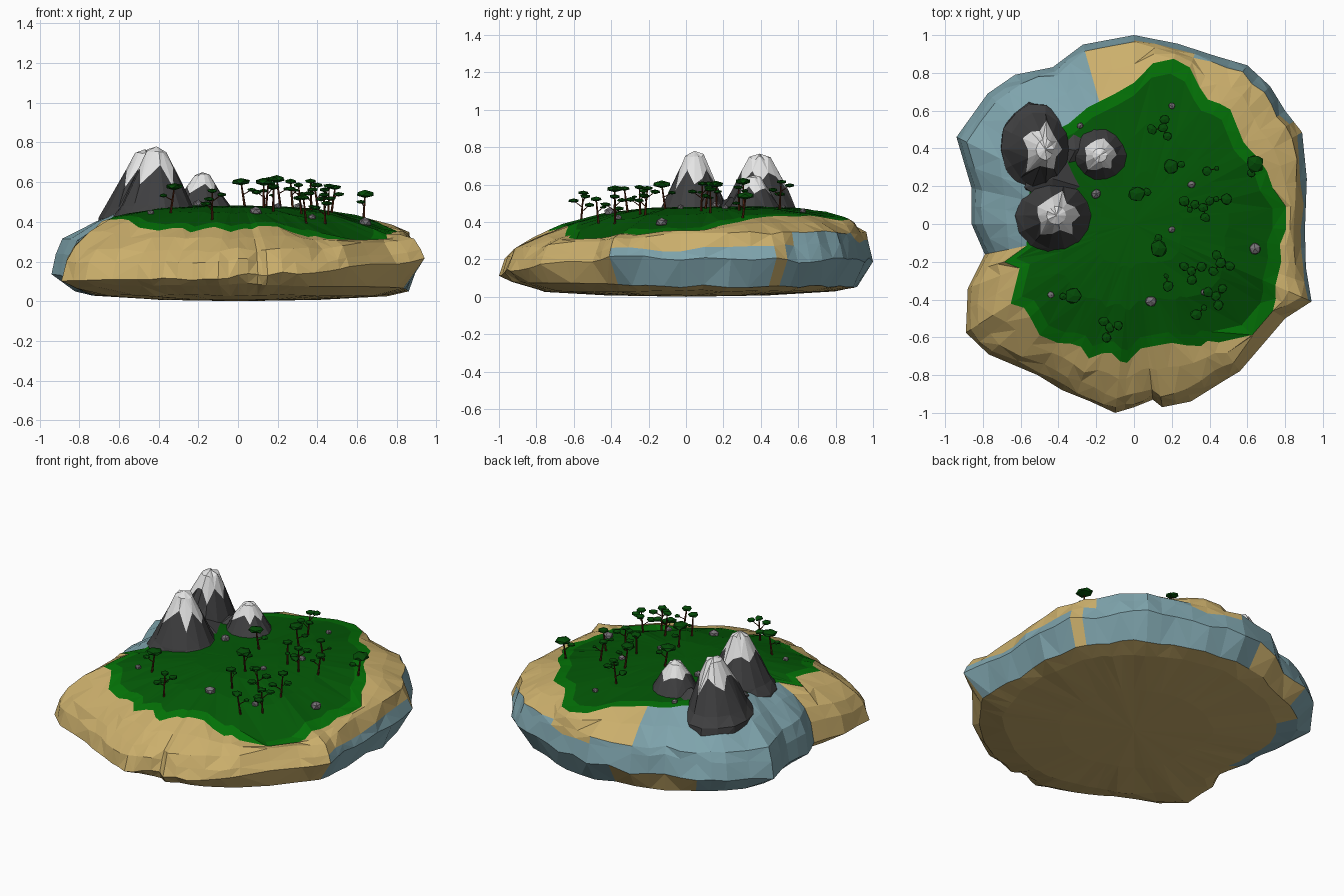
import bpy, bmesh, math, random
from mathutils import Vector, Matrix, noise
from mathutils.bvhtree import BVHTree

if "Cube" in bpy.data.objects:
    bpy.data.objects.remove(bpy.data.objects["Cube"])

random.seed(4)
rnd = random.uniform


def material(name, rgb):
    m = bpy.data.materials.new(name)
    m.diffuse_color = (*rgb, 1)
    m.use_nodes = True
    m.node_tree.nodes["Principled BSDF"].inputs["Base Color"].default_value = m.diffuse_color
    return m


SAND = material("sand", (0.60, 0.43, 0.15))
WATER = material("water blue", (0.21, 0.37, 0.415))
GRASS_L = material("light grass", (0.001, 0.165, 0.002))
GRASS_D = material("dark grass", (0.001, 0.098, 0.002))
LEAF = material("leaf green", (0.001, 0.07, 0.002))
BARK = material("bark", (0.07, 0.014, 0.004))
STONE = material("mountain grey", (0.05, 0.05, 0.052))
SNOW = material("snow", (0.78, 0.78, 0.78))
ROCK = material("rock grey", (0.19, 0.175, 0.19))


def finish(bm, name, mats):
    bmesh.ops.recalc_face_normals(bm, faces=bm.faces)
    me = bpy.data.meshes.new(name)
    bm.to_mesh(me)
    bm.free()
    for m in mats:
        me.materials.append(m)
    ob = bpy.data.objects.new(name, me)
    bpy.context.collection.objects.link(ob)


def polar(points):
    """Radius as a function of angle for a straight-sided plan outline."""
    pts = sorted((math.atan2(y, x) % math.tau, x, y) for x, y in points)

    def f(a):
        a %= math.tau
        c, s = math.cos(a), math.sin(a)
        for i, (a1, x1, y1) in enumerate(pts):
            a0, x0, y0 = pts[i - 1]
            if (a - a0) % math.tau <= (a1 - a0) % math.tau + 1e-9:
                return (x0 * y1 - x1 * y0) / (c * (y1 - y0) - s * (x1 - x0))
    return f, [p[0] for p in pts]


def skin(bm, rings, angles, mat_rule):
    """Join closed rings of equal count; single-vertex rings become fans."""
    for k, (lo, hi) in enumerate(zip(rings, rings[1:])):
        n = max(len(lo), len(hi))
        for i in range(n):
            j = (i + 1) % n
            if len(lo) == 1:
                tris = [(lo[0], hi[i], hi[j])]
            elif len(hi) == 1:
                tris = [(lo[i], lo[j], hi[0])]
            elif i % 2:
                tris = [(lo[i], lo[j], hi[j]), (lo[i], hi[j], hi[i])]
            else:
                tris = [(lo[i], lo[j], hi[i]), (lo[j], hi[j], hi[i])]
            mid = angles[i] + ((angles[j] - angles[i]) % math.tau) / 2
            for t in tris:
                bm.faces.new(t).material_index = mat_rule(k, math.degrees(mid) % 360)


# --- Island: coast outline and grass outline in plan ---
coast, corners = polar([
    (0, 1), (.23, .955), (.43, .89), (.6, .84), (.72, .73), (.8, .6), (.89, .485),
    (.915, .24), (.905, -.03), (.91, -.23), (.94, -.41), (.8, -.5), (.56, -.78),
    (.46, -.84), (.3, -.94), (.15, -.97), (.1, -.93), (0, -.97), (-.1, -1),
    (-.23, -.94), (-.38, -.88), (-.51, -.8), (-.77, -.69), (-.89, -.575),
    (-.88, -.34), (-.79, -.16), (-.86, 0), (-.86, .19), (-.94, .46), (-.775, .69),
    (-.63, .79), (-.43, .83), (-.27, .95)])
lawn, _ = polar([
    (.06, .81), (.13, .88), (.28, .87), (.32, .765), (.4, .645), (.5, .63), (.585, .42),
    (.69, .32), (.745, .16), (.85, .04), (.77, -.08), (.78, -.2), (.745, -.34),
    (.755, -.44), (.655, -.54), (.675, -.635), (.52, -.65), (.4, -.61), (.305, -.685),
    (.26, -.62), (.165, -.635), (.03, -.66), (-.05, -.75), (-.13, -.67), (-.26, -.72),
    (-.285, -.635), (-.41, -.63), (-.55, -.565), (-.55, -.45), (-.655, -.43),
    (-.785, -.26), (-.6, -.21), (-.57, -.13), (-.55, .2), (-.5, .45), (-.33, .54),
    (-.26, .61), (-.1, .69), (.03, .765)])
# columns at every coast corner and halfway between
ANG = []
for i, a in enumerate(corners):
    gap = (corners[(i + 1) % len(corners)] - a) % math.tau
    ANG += [a, a + gap / 2]


def section(a):
    """Radius and height from the underside to the hilltop at one angle."""
    s, w, nth = max(0, -math.sin(a)), max(0, -math.cos(a)), max(0, math.sin(a))
    sw = max(0, -0.5 * math.cos(a) - 0.85 * math.sin(a))
    R = coast(a)
    B = sum(coast(a + d) for d in (-.3, -.15, 0, .15, .3)) / 5
    G = min(lawn(a), 0.92 * R)
    tilt = math.cos(a + math.radians(60))      # the top falls to the front right
    tilt *= 0.115 if tilt > 0 else 0.075

    def top(r):
        f = r / R
        return 0.48 - 0.15 * f ** 3 - 0.05 * s * f ** 4 - tilt * f * f
    rim, zr = (0.93 + 0.03 * nth) * R, 0.34 - 0.08 * s - 0.03 * w
    zm = 0.2 - 0.09 * sw - 0.05 * w * (1 - s)
    zg = max(top(G), zr + 0.01)
    return [(0.45 * B, 0.008), ((0.82 - 0.05 * s) * B, 0.03),
            ((0.93 + 0.03 * s) * (R + B) / 2, 0.055 + 0.025 * s), (R, zm),
            (0.985 * R, max(zm + 0.05, 0.25 - 0.05 * s - 0.03 * w + 0.05 * nth)), (rim, zr),
            ((rim + G) / 2, (zr + zg) / 2 + 0.01), (G, zg),
            (0.91 * G, max(top(0.91 * G), zg + 0.005)),
            (0.62 * G, top(0.62 * G)), (0.32 * G, top(0.32 * G))]


def island_mat(k, deg):
    if k >= 8:
        return 3 if k >= 9 else 2
    if 3 <= k <= 7 and (93 if k < 6 else 108) < deg < 191:
        return 0 if k == 3 and 100 < deg < 126 else 1
    if 3 <= k <= 5 and 35 < deg < 72:
        return 1
    if k in (3, 4) and (deg > 335 or deg <= 93) and not 29 < deg < 34:
        return 1
    if k == 2 and 140 < deg <= 180:
        return 1
    return 0


bm = bmesh.new()
rings = [[bm.verts.new((0, 0, 0))]]
sections = [section(a) for a in ANG]
for k in range(len(sections[0])):
    ring = []
    for a, sec in zip(ANG, sections):
        r, z = sec[k]
        p = Vector((r * math.cos(a), r * math.sin(a), z))
        amp = (0.004, 0.012, 0.015, 0.03, 0.025, 0.02, 0.015, 0.01, 0.008, 0.006, 0.004)[k]
        p.z = max(0.001, p.z + amp * noise.noise(p * 7))
        if k not in (3, 7):
            p.xy *= 1 + 0.025 * noise.noise(p * 9) * (k < 7) - 0.01 * (k in (2, 4))
        ring.append(bm.verts.new(p))
    rings.append(ring)
rings.append([bm.verts.new((0, 0, 0.48))])
skin(bm, rings, ANG, island_mat)
bm.normal_update()
island_bvh = BVHTree.FromBMesh(bm)
finish(bm, "island", [SAND, WATER, GRASS_L, GRASS_D])


def ground(x, y):
    return island_bvh.ray_cast(Vector((x, y, 2)), Vector((0, 0, -1)))[0].z


# --- Mountains with jagged snow caps ---
def mountain(name, x, y, rx, ry, base, peak, lean=0.0, n=14):
    bm = bmesh.new()
    h = peak - base
    angles = [i / n * math.tau for i in range(n)]

    def ring(f):
        out = []
        for i, a in enumerate(angles):
            r, t = f(i)
            r *= rnd(0.95, 1.05)
            out.append(bm.verts.new((x + lean * max(t, 0) + rx * r * math.cos(a),
                                     y + ry * r * math.sin(a), base + h * t)))
        return out

    def snow_line(i):
        t = rnd(0.4, 0.55) if i % 3 == 0 else rnd(0.55, 0.75)
        return 0.98 - 0.78 * t, t
    rs = [ring(lambda i: (1.1, -0.3)), ring(lambda i: (1.02, 0.0)), ring(lambda i: (0.86, 0.15)),
          ring(snow_line), ring(lambda i: (0.24, rnd(0.9, 0.96))),
          [bm.verts.new((x + lean, y, peak))]]
    skin(bm, rs, angles, lambda k, d: int(k >= 3))
    finish(bm, name, [STONE, SNOW])


mountain("front_mountain", -.41, .045, .21, .2, .43, .78)
mountain("back_mountain", -.51, .395, .19, .235, .42, .765, lean=.04)
mountain("small_mountain", -.18, .365, .16, .155, .45, .65)


# --- Helper for crowns, rocks and the ridge ---
def blob(bm, c, r, flat):
    m = (Matrix.Translation(c) @ Matrix.Rotation(rnd(0, 6), 4, 'Z')
         @ Matrix.Diagonal((r * rnd(.9, 1.1), r * rnd(.85, 1.05), r * flat, 1)))
    vs = bmesh.ops.create_icosphere(bm, subdivisions=1, radius=1, matrix=m)['verts']
    for v in vs:
        v.co = c + (v.co - c) * rnd(0.88, 1.1)


# low ridge joining the three mountains
ridge = bmesh.new()
blob(ridge, Vector((-.43, .24, .43)), .16, 0.6)
blob(ridge, Vector((-.31, .39, .44)), .11, 0.75)
finish(ridge, "mountain_ridge", [STONE])

# --- Trees ---
bark, leaves = bmesh.new(), bmesh.new()


def limb(p, q, r0, r1):
    d = q - p
    m = Matrix.Translation((p + q) / 2) @ d.to_track_quat('Z', 'Y').to_matrix().to_4x4()
    bmesh.ops.create_cone(bark, cap_ends=True, segments=5, radius1=r0, radius2=r1,
                          depth=d.length, matrix=m)


def single_tree(x, y, r, h):
    """Leaning trunk, one wide crown and one low side crown."""
    a = rnd(0, math.tau)
    side = Vector((math.cos(a), math.sin(a), 0))
    top = Vector((x, y, ground(x, y) + h))
    foot = top + side * 0.02 - Vector((0, 0, h + 0.01))
    limb(foot, top, 0.007, 0.004)
    blob(leaves, top, r, 0.38)
    mid = foot.lerp(top, 0.5)
    tip = mid + side * 0.045 + Vector((0, 0, 0.025))
    limb(mid, tip, 0.003, 0.002)
    blob(leaves, tip, r * 0.5, 0.4)


def branching_tree(x, y, h):
    """Upright trunk with several small crowns at different heights."""
    foot = Vector((x, y, ground(x, y) - 0.01))
    top = foot + Vector((rnd(-.015, .015), rnd(-.015, .015), h))
    limb(foot, top, 0.007, 0.003)
    blob(leaves, top, 0.03, 0.4)
    a0 = rnd(0, 6)
    for i, t in enumerate((0.45, 0.6, 0.75)):
        a = a0 + i * 2.2
        p = foot.lerp(top, t - 0.1)
        q = p + Vector((0.05 * math.cos(a), 0.05 * math.sin(a), 0.035))
        limb(p, q, 0.003, 0.002)
        blob(leaves, q, 0.03, 0.4)


for t in [(.64, .32, .052, .12), (.195, .305, .048, .14), (.015, .16, .048, .12),
          (.13, -.13, .05, .13), (-.32, -.38, .048, .13), (.18, -.33, .034, .13),
          (.33, -.48, .036, .13), (.265, .12, .036, .13), (.49, .13, .036, .13),
          (.385, .28, .03, .12)]:
    single_tree(*t)
for x, y in [(.14, .5), (.37, .08), (.32, -.245), (.455, -.22), (.44, -.38), (-.13, -.56)]:
    branching_tree(x, y, 0.155)
finish(bark, "tree_trunks", [BARK])
finish(leaves, "tree_crowns", [LEAF])

# --- Rocks ---
rocks = bmesh.new()
for x, y, r in [(.64, -.13, .036), (.09, -.41, .032), (.375, -.36, .022), (.305, .21, .022),
                (.2, .625, .02), (.2, -.03, .02), (-.2, .16, .028), (-.44, -.375, .02), (-.285, .52, .02)]:
    blob(rocks, Vector((x, y, ground(x, y) + r * 0.3)), r, 0.75)
finish(rocks, "rocks", [ROCK])
